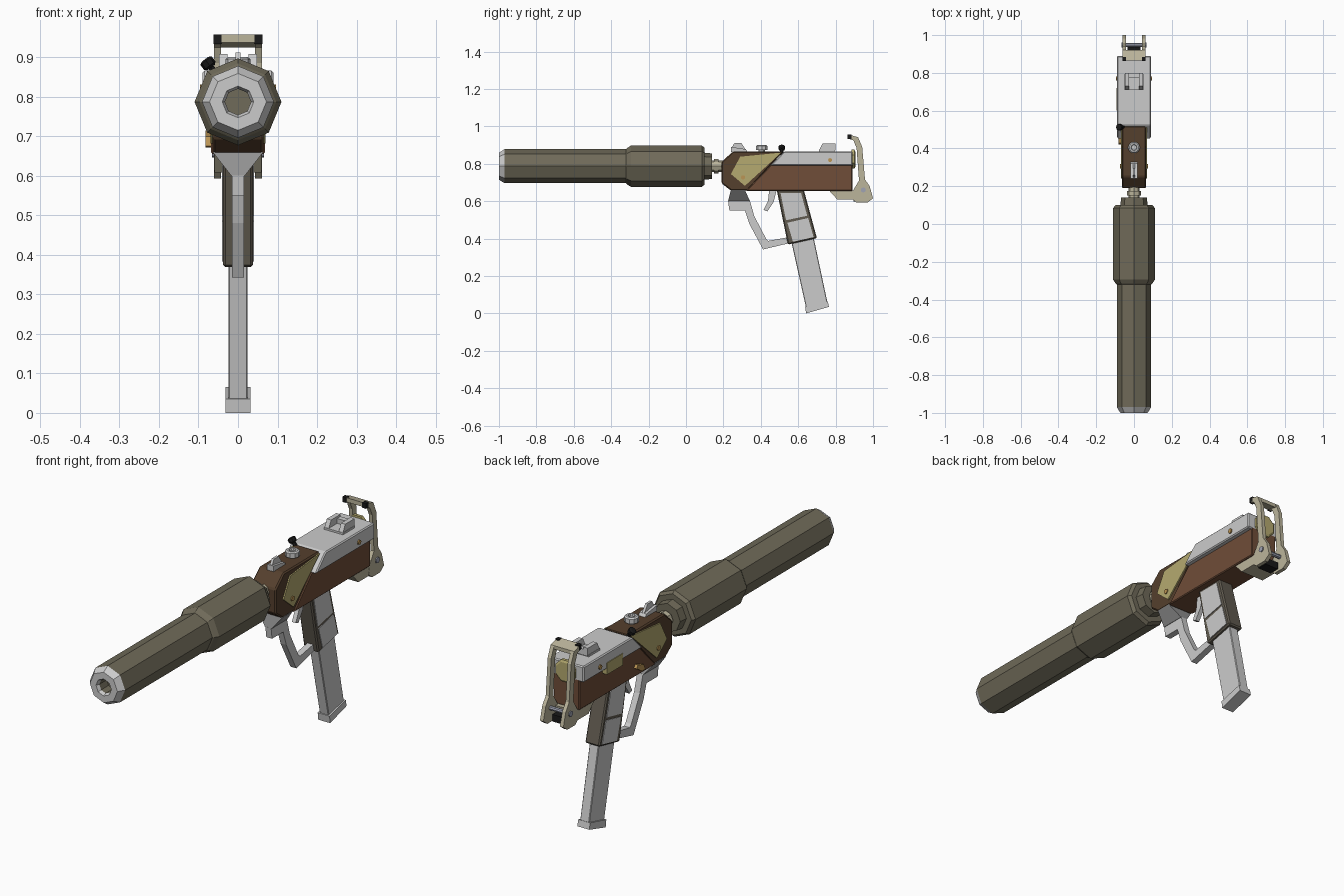
import bpy, bmesh, math
from mathutils import Vector


def material(name, rgb):
    m = bpy.data.materials.new(name)
    m.diffuse_color = (*rgb, 1)
    return m


OLIVE = material("olive_metal", (0.16, 0.145, 0.10))
BROWN = material("brown", (0.16, 0.075, 0.04))
DARK = material("dark_brown", (0.09, 0.05, 0.026))
PANEL = material("khaki_gold", (0.46, 0.40, 0.16))
TAN = material("tan", (0.50, 0.46, 0.33))
BRASS = material("brass", (0.50, 0.30, 0.09))
BLACK = material("black", (0.01, 0.01, 0.01))
GRIP = material("grip_dark", (0.12, 0.105, 0.08))
SHADE = material("mid_grey", (0.3, 0.3, 0.3))
STEEL = material("blue_steel", (0.35, 0.37, 0.45))


def finish(name, bm, mat=None):
    bmesh.ops.recalc_face_normals(bm, faces=bm.faces)
    me = bpy.data.meshes.new(name)
    bm.to_mesh(me)
    bm.free()
    ob = bpy.data.objects.new(name, me)
    bpy.context.collection.objects.link(ob)
    if mat:
        me.materials.append(mat)
    return ob


def prism(name, pts, x0, x1, mat=None, bevel=0):
    """Side profile of (y, z) points extruded from x0 to x1."""
    bm = bmesh.new()
    f = bm.faces.new([bm.verts.new((x0, y, z)) for y, z in pts])
    r = bmesh.ops.extrude_face_region(bm, geom=[f])
    vs = [v for v in r["geom"] if isinstance(v, bmesh.types.BMVert)]
    bmesh.ops.translate(bm, vec=(x1 - x0, 0, 0), verts=vs)
    ob = finish(name, bm, mat)
    if bevel:
        b = ob.modifiers.new("chamfer", "BEVEL")
        b.width, b.segments, b.limit_method = bevel, 1, "ANGLE"
    return ob


def box(name, x, y, z, mat=None, bevel=0):
    return prism(name, [(y[0], z[0]), (y[1], z[0]), (y[1], z[1]), (y[0], z[1])], x[0], x[1], mat, bevel)


def lathe(name, prof, origin, axis, mat=None, sides=8, turn=0.0):
    """Profile of (distance, radius) pairs turned around an axis; ends are capped."""
    bm = bmesh.new()
    q = Vector(axis).to_track_quat("Z", "Y")
    rings = [[bm.verts.new(Vector(origin) + q @ Vector((
        r * math.cos(turn + math.tau * i / sides), r * math.sin(turn + math.tau * i / sides), d)))
        for i in range(sides)] for d, r in prof]
    for a, b in zip(rings, rings[1:]):
        for i in range(sides):
            j = (i + 1) % sides
            bm.faces.new((a[i], a[j], b[j], b[i]))
    bm.faces.new(rings[0])
    bm.faces.new(rings[-1])
    return finish(name, bm, mat)


def hull(name, pts, mat=None):
    bm = bmesh.new()
    for p in pts:
        bm.verts.new(p)
    bmesh.ops.convex_hull(bm, input=bm.verts)
    return finish(name, bm, mat)


# Suppressor: one octagonal turned body with a pale muzzle ring and dark bore floor
sup = lathe("suppressor", [(-0.93, 0.033), (-0.985, 0.033), (-1, 0.04), (-1, 0.072), (-0.97, 0.091),
            (-0.32, 0.091), (-0.315, 0.097), (-0.295, 0.11), (0.085, 0.11), (0.10, 0.098),
            (0.10, 0.072), (0.14, 0.068), (0.14, 0.03)], (0, 0, 0.787), (0, 1, 0), OLIVE)
sup.data.materials.append(None)
for p in sup.data.polygons:
    if p.center.y < -0.96:
        p.material_index = 1
lathe("barrel_nut", [(0.13, 0.03), (0.15, 0.03), (0.15, 0.038), (0.175, 0.038), (0.175, 0.03), (0.2, 0.03)],
      (0, 0, 0.787), (0, 1, 0), TAN)

# Receiver: dark nose and brown rear, meeting on a diagonal
prism("receiver_front", [(0.19, 0.695), (0.24, 0.657), (0.33, 0.657), (0.52, 0.865), (0.25, 0.865), (0.19, 0.81)],
      -0.064, 0.064, DARK, 0.006)
prism("receiver_rear", [(0.32, 0.655), (0.89, 0.655), (0.89, 0.80), (0.46, 0.80)], -0.068, 0.068, BROWN, 0.004)

# Top cover with slanted front
prism("top_cover", [(0.45, 0.79), (0.89, 0.79), (0.89, 0.866), (0.525, 0.866)], -0.09, 0.09, None, 0.005)
box("ejection_port", (-0.093, -0.05), (0.60, 0.72), (0.765, 0.82), PANEL)
lathe("rear_cap", [(0.885, 0.055), (0.90, 0.055), (0.905, 0.045)], (0, 0, 0.825), (0, 1, 0), PANEL, 8, math.pi / 8)

for s, side in ((1, "right"), (-1, "left")):
    # Side plate and pins
    prism("side_plate_" + side, [(0.29, 0.838), (0.51, 0.86), (0.315, 0.682), (0.24, 0.745)],
          s * 0.06, s * 0.070, PANEL)
    lathe("plate_pin_" + side, [(0.06, 0.012), (0.074, 0.012)], (0, 0.305, 0.727), (s, 0, 0), BRASS, 8)
    lathe("cover_pin_" + side, [(0.08, 0.011), (0.096, 0.011)], (0, 0.77, 0.82), (s, 0, 0), BRASS, 8)
    # Grip panels, upper and lower
    prism("grip_panel_upper_" + side, [(0.505, 0.645), (0.615, 0.645), (0.648, 0.522), (0.535, 0.498)],
          s * 0.03, s * 0.041)
    prism("grip_panel_lower_" + side, [(0.542, 0.485), (0.653, 0.51), (0.682, 0.408), (0.572, 0.383)],
          s * 0.03, s * 0.041)
    # Folded stock arm and pivot bolt
    prism("stock_arm_" + side, [(0.866, 0.957), (0.92, 0.942), (0.942, 0.89), (0.957, 0.716), (0.982, 0.68),
          (1.0, 0.615), (0.97, 0.593), (0.91, 0.593), (0.885, 0.615), (0.895, 0.66), (0.925, 0.71),
          (0.912, 0.885), (0.895, 0.925), (0.866, 0.935)], s * 0.043, s * 0.061, TAN)
    lathe("stock_bolt_" + side, [(0.05, 0.014), (0.066, 0.014)], (0, 0.948, 0.66), (s, 0, 0), STEEL, 8)
    box("stock_bar_end_" + side, (s * 0.042, s * 0.0615), (0.864, 0.885), (0.933, 0.9575), BLACK)

# Stock cross parts and hinge base
prism("stock_top_bar", [(0.866, 0.957), (0.92, 0.942), (0.92, 0.925), (0.866, 0.937)], -0.05, 0.05, TAN)
lathe("stock_cross_rod", [(-0.05, 0.010), (0.05, 0.010)], (0, 0.948, 0.66), (1, 0, 0), STEEL, 8)
prism("stock_hinge_base", [(0.765, 0.657), (0.81, 0.608), (0.90, 0.608), (0.91, 0.657)], -0.06, 0.06, TAN)
box("stock_stop", (-0.035, 0.035), (0.895, 0.945), (0.597, 0.63), BLACK)

# Front sight
prism("front_sight_base", [(0.24, 0.863), (0.33, 0.863), (0.32, 0.878), (0.24, 0.89)], -0.018, 0.018)
prism("front_sight_blade", [(0.24, 0.88), (0.26, 0.912), (0.295, 0.912), (0.32, 0.875)], -0.006, 0.006)

# Charging knob
lathe("charging_knob", [(0.86, 0.018), (0.873, 0.018), (0.873, 0.032), (0.895, 0.032), (0.90, 0.025),
      (0.90, 0.016), (0.89, 0.014)], (0, 0.405, 0), (0, 0, 1), None, 10)

# Rear sight: open U on a base
box("rear_sight_base", (-0.05, 0.05), (0.71, 0.795), (0.862, 0.875))
for s in (1, -1):
    prism("rear_sight_ear", [(0.71, 0.87), (0.80, 0.87), (0.80, 0.908), (0.73, 0.908)], s * 0.026, s * 0.048)
box("rear_sight_bridge", (-0.03, 0.03), (0.775, 0.80), (0.87, 0.898))

# Left-hand controls
lathe("safety_stem", [(0, 0.009), (0.04, 0.009)], (-0.05, 0.512, 0.85), (-0.6, 0, 0.8), BLACK, 6)
lathe("safety_knob", [(0.03, 0.012), (0.036, 0.018), (0.052, 0.018), (0.056, 0.01)],
      (-0.05, 0.512, 0.85), (-0.6, 0, 0.8), BLACK, 8)
prism("selector_lever", [(0.42, 0.675), (0.44, 0.672), (0.485, 0.70), (0.475, 0.714), (0.43, 0.70)],
      -0.082, -0.06, BRASS)

# Trigger guard with tapered mount
hull("guard_mount", [(s * x, y, z) for s in (1, -1) for x, y, z in (
    (0.064, 0.24, 0.66), (0.064, 0.315, 0.66), (0.017, 0.225, 0.60), (0.017, 0.342, 0.60))], SHADE)
prism("trigger_guard", [(0.225, 0.602), (0.232, 0.55), (0.315, 0.55), (0.338, 0.48), (0.412, 0.342), (0.55, 0.375),
      (0.55, 0.408), (0.44, 0.388), (0.428, 0.40), (0.365, 0.52), (0.342, 0.602)], -0.015, 0.015)
prism("trigger", [(0.445, 0.66), (0.485, 0.66), (0.468, 0.595), (0.435, 0.545), (0.415, 0.553), (0.438, 0.60)],
      -0.01, 0.01)

# Grip, magazine and base plate
prism("grip", [(0.485, 0.66), (0.63, 0.66), (0.70, 0.402), (0.545, 0.368)], -0.038, 0.038, GRIP, 0.006)
prism("magazine", [(0.555, 0.42), (0.675, 0.44), (0.757, 0.055), (0.643, 0.025)], -0.024, 0.024, None, 0.003)
prism("magazine_base", [(0.637, 0.035), (0.758, 0.065), (0.764, 0.035), (0.642, 0.0)], -0.031, 0.031)
